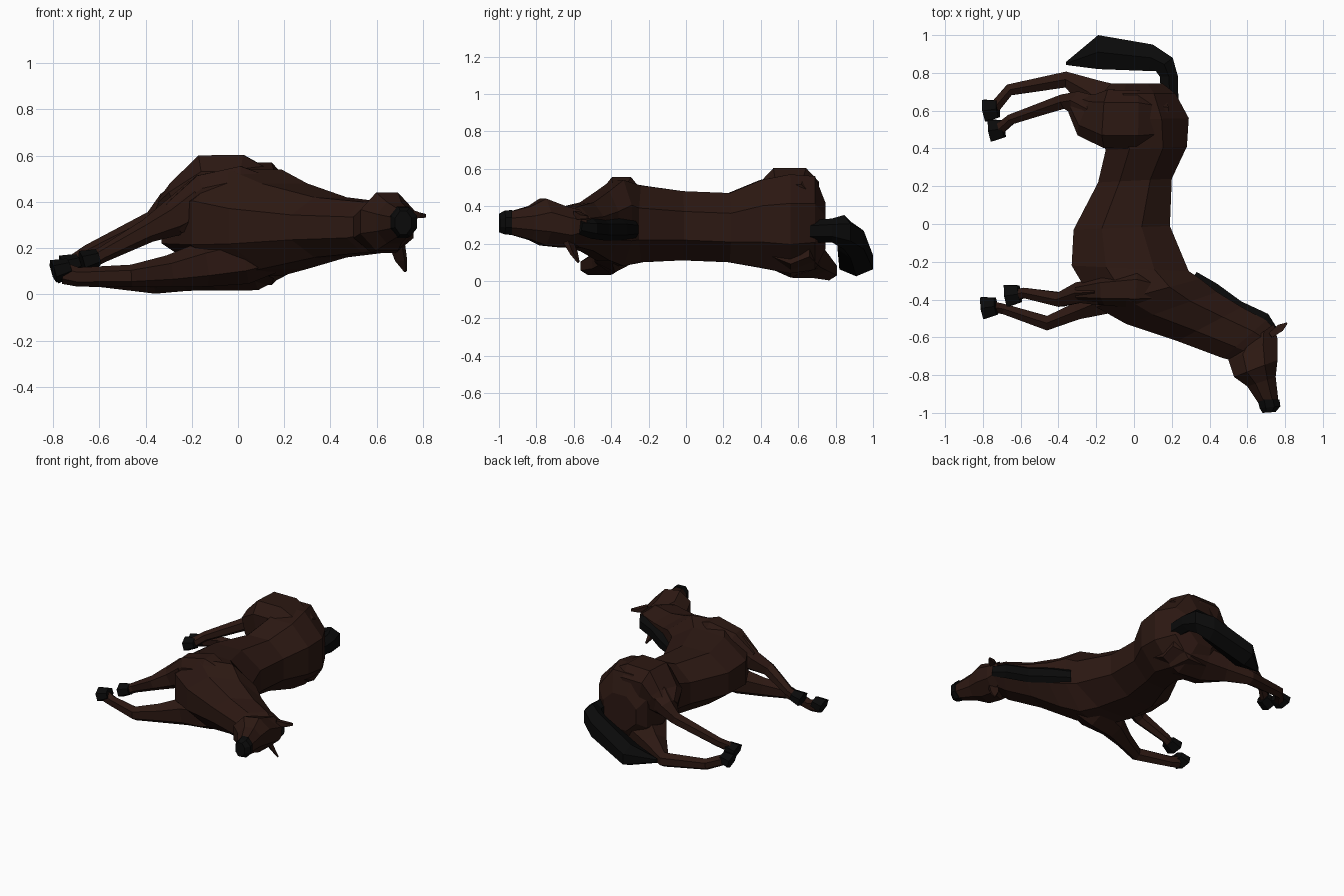
import bpy, bmesh, math
from mathutils import Vector as V


def material(name, rgb):
    m = bpy.data.materials.new(name)
    m.diffuse_color = (*rgb, 1)
    return m


COAT = material("dark_brown_coat", (0.025, 0.009, 0.006))
BLACK = material("black_hair_and_hoof", (0.003, 0.003, 0.003))


def loft(name, rings, mat, n=8, power=1.0):
    """Skin a closed tube over rings (centre, half axis, half axis); power < 1 is squarer."""
    bm = bmesh.new()
    angles = [2 * math.pi * (i + 0.5) / n for i in range(n)]

    def sq(v):
        return math.copysign(abs(v) ** power, v) if abs(v) > 1e-6 else 0.0

    k = 1 / math.cos(math.pi / n) ** power
    loops = [[bm.verts.new(c + a * k * sq(math.cos(t)) + b * k * sq(math.sin(t))) for t in angles]
             for c, a, b in rings]
    for p, q in zip(loops, loops[1:]):
        for i in range(n):
            j = (i + 1) % n
            bm.faces.new((p[i], p[j], q[j], q[i]))
    bm.faces.new(loops[0][::-1])
    bm.faces.new(loops[-1])
    bmesh.ops.recalc_face_normals(bm, faces=bm.faces)
    me = bpy.data.meshes.new(name)
    bm.to_mesh(me)
    bm.free()
    me.materials.append(mat)
    ob = bpy.data.objects.new(name, me)
    bpy.context.collection.objects.link(ob)
    return ob


def slab(name, sections, mat, n=8):
    """Sections: back x, y, belly x, y, low z, high z."""
    rings = []
    for bx, by, vx, vy, lo, hi in sections:
        p, q = V((bx, by, (lo + hi) / 2)), V((vx, vy, (lo + hi) / 2))
        rings.append(((p + q) / 2, (p - q) / 2, V((0, 0, (hi - lo) / 2))))
    return loft(name, rings, mat, n)


def limb(name, path, mat, n=6, power=1.0):
    """Path points: x, y, z, half width, half height."""
    pts = [V(p[:3]) for p in path]
    rings = []
    for i, p in enumerate(path):
        d = (pts[min(i + 1, len(pts) - 1)] - pts[max(i - 1, 0)]).normalized()
        side = d.cross(V((0, 0, 1))).normalized()
        rings.append((pts[i], side * p[3], side.cross(d) * p[4]))
    return loft(name, rings, mat, n, power)


# Torso and neck, lying on one side
slab("body", [
    (0.15, 0.745, -0.12, 0.745, 0.17, 0.42),
    (0.22, 0.69, -0.17, 0.69, 0.06, 0.56),
    (0.29, 0.56, -0.20, 0.55, 0.04, 0.57),
    (0.28, 0.41, -0.15, 0.39, 0.07, 0.54),
    (0.20, 0.24, -0.19, 0.22, 0.10, 0.47),
    (0.19, -0.01, -0.32, -0.03, 0.11, 0.48),
    (0.29, -0.25, -0.33, -0.22, 0.10, 0.51),
    (0.35, -0.29, -0.20, -0.44, 0.08, 0.54),
    (0.44, -0.36, -0.04, -0.53, 0.11, 0.48),
    (0.57, -0.44, 0.23, -0.62, 0.16, 0.42),
    (0.70, -0.51, 0.47, -0.71, 0.18, 0.40),
    (0.75, -0.56, 0.55, -0.73, 0.21, 0.38)], COAT)

# Head and dark muzzle
slab("head", [
    (0.74, -0.53, 0.56, -0.66, 0.22, 0.38),
    (0.76, -0.61, 0.50, -0.72, 0.18, 0.40),
    (0.76, -0.72, 0.53, -0.81, 0.19, 0.44),
    (0.75, -0.81, 0.60, -0.86, 0.22, 0.40),
    (0.765, -0.94, 0.66, -0.95, 0.25, 0.37)], COAT)
slab("muzzle", [
    (0.77, -0.93, 0.655, -0.93, 0.245, 0.38),
    (0.775, -0.965, 0.665, -0.975, 0.25, 0.375),
    (0.75, -0.995, 0.68, -1.0, 0.26, 0.36)], BLACK)

# Ears
limb("upper_ear", [(0.72, -0.59, 0.35, 0.015, 0.025), (0.775, -0.55, 0.342, 0.02, 0.012),
                   (0.81, -0.525, 0.34, 0.004, 0.008)], COAT, 4)
limb("lower_ear", [(0.69, -0.63, 0.21, 0.03, 0.015), (0.705, -0.60, 0.15, 0.025, 0.01),
                   (0.725, -0.575, 0.10, 0.005, 0.005)], COAT, 4)

# Mane along the crest of the neck
limb("mane", [(0.32, -0.27, 0.275, 0.02, 0.04), (0.42, -0.345, 0.275, 0.035, 0.05),
              (0.55, -0.44, 0.275, 0.035, 0.05), (0.69, -0.505, 0.28, 0.035, 0.047),
              (0.745, -0.57, 0.29, 0.02, 0.035)], BLACK)

# Tail curling round behind the rump
loft("tail", [(V(c), V(a), V((0, 0, h))) for c, a, h in [
    ((0.19, 0.64, 0.265), (0.045, 0, 0), 0.05),
    ((0.185, 0.78, 0.27), (0.048, 0, 0), 0.055),
    ((0.16, 0.845, 0.26), (0.045, 0.035, 0), 0.08),
    ((0.09, 0.88, 0.22), (0.01, 0.07, 0), 0.085),
    ((-0.19, 0.91, 0.10), (0, 0.09, 0), 0.065),
    ((-0.36, 0.85, 0.08), (0, 0.008, 0), 0.015)]], BLACK, 6)

# Shoulder and thigh masses blending into the torso
limb("upper_thigh", [(0.15, 0.55, 0.40, 0.12, 0.12), (0.0, 0.555, 0.44, 0.155, 0.165),
                     (-0.13, 0.555, 0.44, 0.155, 0.165), (-0.23, 0.57, 0.39, 0.12, 0.10),
                     (-0.30, 0.63, 0.36, 0.06, 0.065)], COAT, 8, 0.65)
limb("upper_shoulder", [(0.16, -0.36, 0.42, 0.06, 0.08), (0.02, -0.345, 0.43, 0.10, 0.125),
                        (-0.14, -0.35, 0.40, 0.08, 0.12),
                        (-0.28, -0.36, 0.33, 0.05, 0.07)], COAT, 8, 0.75)

# Legs, each followed by its hoof
legs = {
    "upper_hind": [(-0.22, 0.59, 0.41, 0.09, 0.08), (-0.30, 0.64, 0.37, 0.06, 0.065),
                   (-0.37, 0.65, 0.315, 0.038, 0.04), (-0.65, 0.555, 0.18, 0.027, 0.03),
                   (-0.71, 0.505, 0.14, 0.03, 0.03)],
    "lower_hind": [(0.21, 0.56, 0.17, 0.10, 0.07), (0.07, 0.56, 0.15, 0.15, 0.115),
                   (-0.10, 0.59, 0.13, 0.145, 0.10),
                   (-0.23, 0.69, 0.10, 0.08, 0.075), (-0.36, 0.765, 0.055, 0.042, 0.045),
                   (-0.66, 0.71, 0.08, 0.03, 0.035), (-0.74, 0.615, 0.10, 0.03, 0.035)],
    "upper_front": [(-0.16, -0.36, 0.40, 0.07, 0.09),
                    (-0.28, -0.36, 0.33, 0.055, 0.07), (-0.39, -0.40, 0.275, 0.038, 0.045),
                    (-0.58, -0.365, 0.175, 0.027, 0.03), (-0.63, -0.375, 0.15, 0.03, 0.03)],
    "lower_front": [(0.20, -0.40, 0.18, 0.06, 0.06), (0.03, -0.38, 0.16, 0.11, 0.10),
                    (-0.15, -0.40, 0.13, 0.075, 0.085),
                    (-0.30, -0.46, 0.10, 0.045, 0.06), (-0.46, -0.525, 0.08, 0.038, 0.042),
                    (-0.69, -0.45, 0.075, 0.027, 0.036), (-0.75, -0.44, 0.09, 0.03, 0.04)],
}
hoofs = {"upper_hind": (-0.725, 0.50, 0.13), "lower_hind": (-0.755, 0.605, 0.105),
         "upper_front": (-0.64, -0.375, 0.15), "lower_front": (-0.765, -0.44, 0.11)}
for name, path in legs.items():
    limb(name + "_leg", path, COAT)
    x, y, z = hoofs[name]
    limb(name + "_hoof", [(x + 0.035, y + 0.005, z + 0.01, 0.045, 0.032),
                          (x - 0.035, y - 0.005, z - 0.01, 0.058, 0.043)], BLACK)
